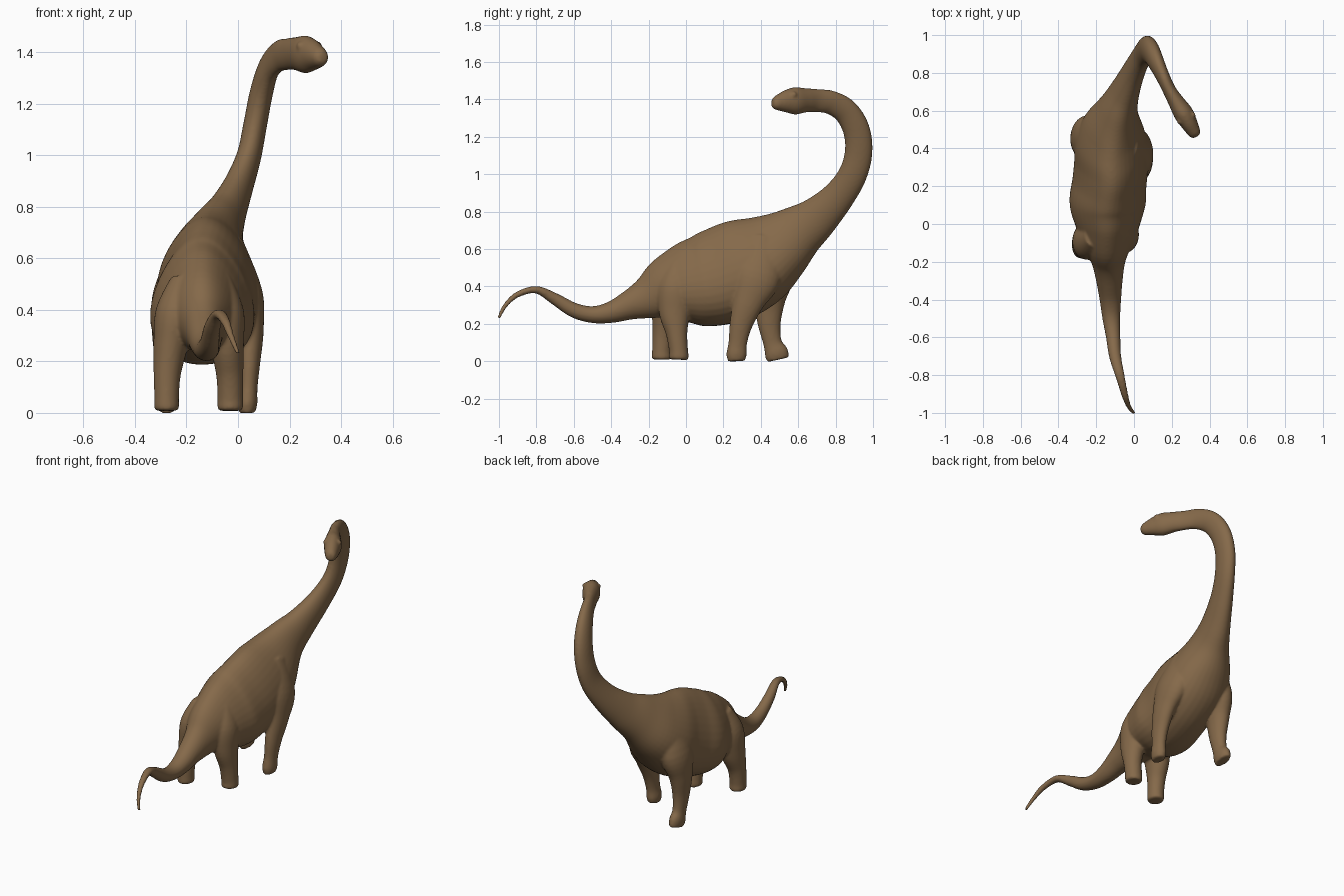
import bpy, bmesh, math
from mathutils import Vector, Matrix

skin = bpy.data.materials.new("brown skin")
skin.diffuse_color = (0.235, 0.142, 0.068, 1)

bm = bmesh.new()


def spline(keys, steps):
    """Catmull-Rom through (x, y, z, half width, half height) keys."""
    out = []
    for i in range(len(keys) - 1):
        a, b, c, d = (keys[max(0, min(len(keys) - 1, i + k))] for k in (-1, 0, 1, 2))
        for s in range(steps):
            t = s / steps
            out.append([0.5 * (2 * q + (r - p) * t + (2 * p - 5 * q + 4 * r - u) * t * t
                               + (3 * q - p - 3 * r + u) * t ** 3)
                        for p, q, r, u in zip(a, b, c, d)])
    out.append(list(keys[-1]))
    return out


def limb(keys, steps=5, sides=28, egg=0.0):
    """Closed elliptical loft; egg narrows the upper side of wide sections."""
    pts = spline(keys, steps)
    rings = []
    for i, (x, y, z, w, h) in enumerate(pts):
        a, b = pts[max(0, i - 1)], pts[min(len(pts) - 1, i + 1)]
        tan = (Vector(b[:3]) - Vector(a[:3])).normalized()
        side = Vector((1, 0, 0))
        side = (side - tan * side.dot(tan)).normalized()
        up = side.cross(tan)
        e = egg * max(0, min(1, (w - 0.07) / 0.09))
        ring = []
        for k in range(sides):
            ang = 2 * math.pi * k / sides
            s = math.sin(ang)
            ring.append(bm.verts.new(Vector((x, y, z))
                        + side * (w * math.cos(ang) * (1 - e * s)) + up * (h * s)))
        rings.append(ring)
    for r, q in zip(rings, rings[1:]):
        for k in range(sides):
            n = (k + 1) % sides
            bm.faces.new((r[k], r[n], q[n], q[k]))
    bm.faces.new(rings[0][::-1])
    bm.faces.new(rings[-1])


# tail, trunk, neck and head as one continuous loft
tail = [(0.0, -1.0, 0.23, .009, .009), (-.012, -.988, .26, .011, .011),
        (-.03, -.96, .305, .014, .013), (-.05, -.9, .357, .019, .016),
        (-.075, -.8, .382, .025, .020), (-.10, -.7, .332, .032, .032),
        (-.11, -.6, .273, .038, .040), (-.12, -.5, .249, .047, .045),
        (-.125, -.4, .262, .057, .058), (-.13, -.3, .30, .07, .08)]
trunk = [(-.135, -.2, .34, .09, .118), (-.14, -.1, .388, .135, .172),
         (-.14, 0, .415, .17, .22), (-.14, .1, .432, .195, .25),
         (-.13, .2, .46, .19, .262), (-.12, .3, .50, .19, .262),
         (-.12, .4, .55, .185, .24), (-.11, .5, .615, .155, .195),
         (-.085, .6, .69, .108, .148)]
neck = [(-.048, .70, .765, .078, .115), (0, .81, .875, .058, .088),
        (.042, .89, .995, .048, .077), (.067, .923, 1.12, .046, .074),
        (.09, .91, 1.24, .045, .072), (.118, .855, 1.335, .041, .068),
        (.155, .775, 1.383, .036, .064), (.192, .70, 1.393, .036, .062)]
head = [(.228, .64, 1.395, .044, .065), (.262, .585, 1.392, .052, .073),
        (.288, .54, 1.389, .046, .062), (.31, .50, 1.383, .038, .046),
        (.324, .475, 1.380, .031, .034), (.331, .462, 1.380, .018, .020)]
limb(tail + trunk + neck + head, egg=0.28, sides=36)

# hind legs
limb([(-.07, -.03, .52, .045, .06), (-.055, -.05, .39, .078, .10),
      (-.042, -.06, .26, .065, .085), (-.032, -.05, .15, .053, .058),
      (-.03, -.04, .06, .05, .051), (-.03, -.038, .02, .05, .053),
      (-.03, -.038, .008, .042, .045)])
limb([(-.215, -.06, .52, .045, .06), (-.24, -.085, .39, .08, .10),
      (-.262, -.1, .26, .067, .085), (-.275, -.122, .15, .053, .058),
      (-.277, -.13, .06, .048, .051), (-.277, -.13, .02, .048, .053),
      (-.277, -.13, .008, .04, .045)])
# front legs, the left one stepping forward
limb([(-.03, .42, .66, .05, .08), (.02, .385, .46, .076, .125),
      (.045, .335, .32, .055, .085), (.044, .295, .2, .043, .062),
      (.04, .277, .1, .036, .05), (.036, .27, .035, .039, .054),
      (.036, .27, .0, .031, .045)])
limb([(-.19, .46, .66, .055, .085), (-.25, .455, .46, .08, .12),
      (-.275, .445, .32, .06, .085), (-.277, .445, .2, .045, .062),
      (-.277, .462, .1, .036, .05), (-.277, .483, .045, .039, .064),
      (-.277, .492, .008, .032, .058)])
# brow ridges above the eyes
for s in (-1, 1):
    bmesh.ops.create_uvsphere(bm, u_segments=16, v_segments=10, radius=0.017,
        matrix=Matrix.Translation((.277 + s * .034, .56 + s * .017, 1.425)))

bmesh.ops.recalc_face_normals(bm, faces=bm.faces)
me = bpy.data.meshes.new("long_necked_dinosaur")
bm.to_mesh(me)
bm.free()
me.materials.append(skin)
body = bpy.data.objects.new("long_necked_dinosaur", me)
bpy.context.collection.objects.link(body)
bpy.context.view_layer.objects.active = body
body.select_set(True)

# fuse the parts into one soft skin
rm = body.modifiers.new("fuse", 'REMESH')
rm.mode = 'VOXEL'
rm.voxel_size = 0.0075
rm.use_smooth_shade = True
sm = body.modifiers.new("soften", 'SMOOTH')
sm.factor = 0.5
sm.iterations = 7
for m in ("fuse", "soften"):
    bpy.ops.object.modifier_apply(modifier=m)
bpy.ops.object.shade_smooth()
